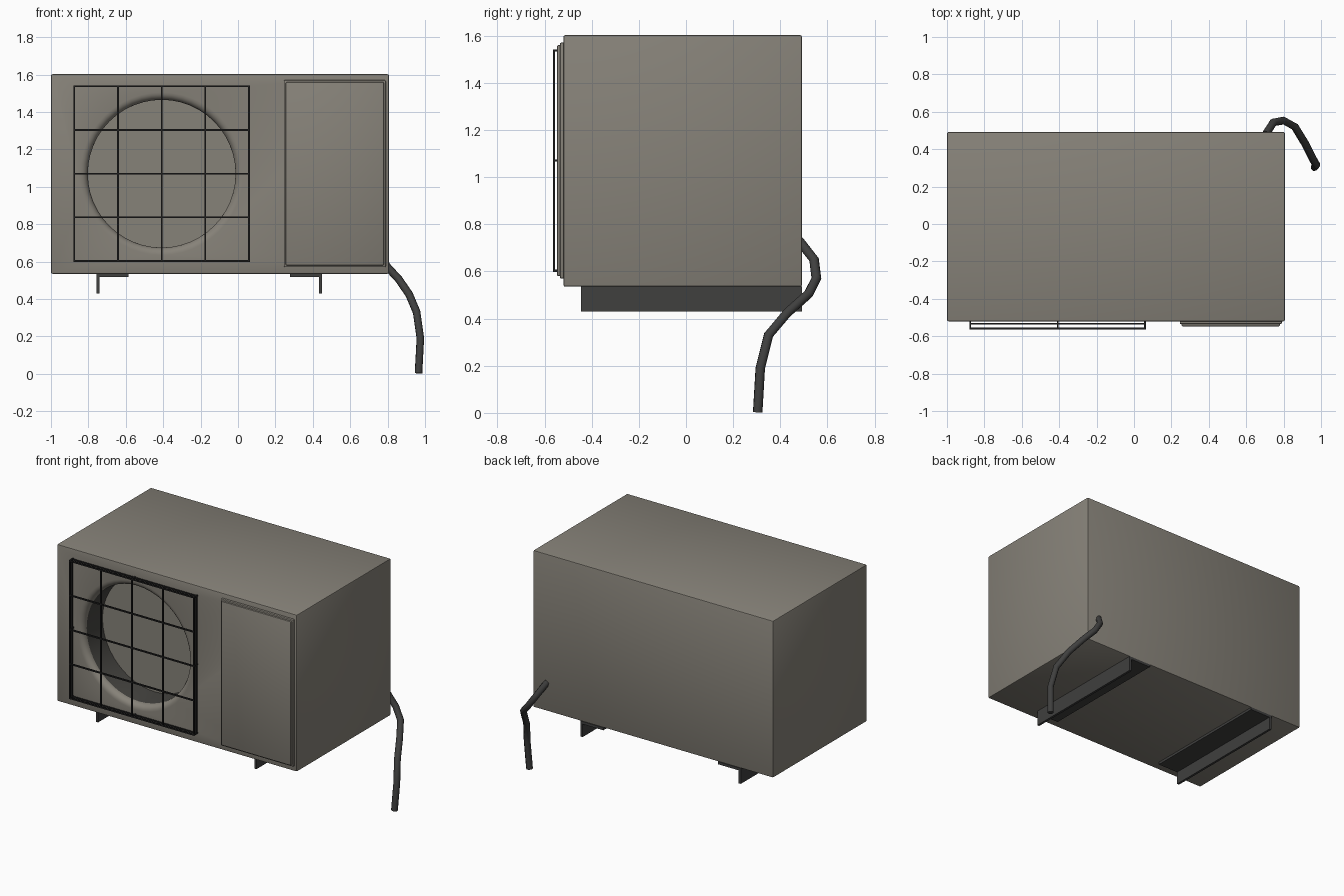
import bpy, bmesh, math
from mathutils import Vector

if "Cube" in bpy.data.objects:
    bpy.data.objects.remove(bpy.data.objects["Cube"], do_unlink=True)


def material(name, rgb):
    m = bpy.data.materials.new(name)
    m.use_nodes = True
    m.diffuse_color = (*rgb, 1)
    m.node_tree.nodes["Principled BSDF"].inputs["Base Color"].default_value = (*rgb, 1)
    return m


casing_mat = material("warm_grey_casing", (0.24, 0.223, 0.19))
duct_mat = material("dark_duct", (0.06, 0.058, 0.052))
metal_mat = material("charcoal_metal", (0.05, 0.05, 0.049))
wire_mat = material("black_wire", (0.015, 0.015, 0.015))


def finish(name, bm, *mats):
    mesh = bpy.data.meshes.new(name)
    bmesh.ops.recalc_face_normals(bm, faces=bm.faces)
    bm.to_mesh(mesh)
    bm.free()
    obj = bpy.data.objects.new(name, mesh)
    bpy.context.collection.objects.link(obj)
    for m in mats:
        mesh.materials.append(m)
    return obj


def smooth(obj, degrees=35):
    bpy.ops.object.select_all(action='DESELECT')
    obj.select_set(True)
    bpy.context.view_layer.objects.active = obj
    bpy.ops.object.shade_smooth_by_angle(angle=math.radians(degrees))


def add_box(bm, lo, hi):
    lo, hi = Vector(lo), Vector(hi)
    verts = bmesh.ops.create_cube(bm, size=1)["verts"]
    bmesh.ops.scale(bm, vec=hi - lo, verts=verts)
    bmesh.ops.translate(bm, vec=(lo + hi) / 2, verts=verts)


def box(name, lo, hi, mat, bevel=0):
    bm = bmesh.new()
    add_box(bm, lo, hi)
    if bevel:
        bmesh.ops.bevel(bm, geom=bm.edges[:], offset=bevel, segments=2,
                        profile=0.5, affect='EDGES')
    return finish(name, bm, mat)


FRONT, BACK = -0.52, 0.492
FAN_X, FAN_Z, FAN_R, LIP = -0.408, 1.07, 0.395, 0.04

# Fan opening cutter: flared lip, straight duct and flat end
profile = [(FAN_R + LIP, FRONT - 0.05)]
for i in range(6):
    a = math.radians(90 * i / 5)
    profile.append((FAN_R + LIP * (1 - math.sin(a)), FRONT + LIP * (1 - math.cos(a))))
profile.append((FAN_R, FRONT + 0.21))
bm = bmesh.new()
rings = []
for r, y in profile:
    ring = []
    for k in range(48):
        a = math.tau * k / 48
        ring.append(bm.verts.new((FAN_X + r * math.cos(a), y, FAN_Z + r * math.sin(a))))
    rings.append(ring)
for a, b in zip(rings, rings[1:]):
    for k in range(48):
        j = (k + 1) % 48
        bm.faces.new((a[k], a[j], b[j], b[k]))
bm.faces.new(rings[0])
bm.faces.new(rings[-1])
cutter = finish("fan_opening_cutter", bm, casing_mat)
cutter.hide_render = True

# Casing with the fan opening cut in
casing = box("casing", (-1, FRONT, 0.535), (0.807, BACK, 1.602), casing_mat, 0.008)
casing.data.materials.append(duct_mat)
cut = casing.modifiers.new("fan_opening", 'BOOLEAN')
cut.operation = 'DIFFERENCE'
cut.solver = 'EXACT'
cut.object = cutter
bpy.context.view_layer.objects.active = casing
bpy.ops.object.modifier_apply(modifier=cut.name)
bpy.data.objects.remove(cutter, do_unlink=True)

# Dark duct wall behind the lip
for f in casing.data.polygons:
    c = f.center
    in_duct = math.hypot(c.x - FAN_X, c.z - FAN_Z) < FAN_R + 0.01
    f.material_index = int(in_duct and abs(f.normal.y) < 0.1 and FRONT + LIP < c.y < 0)
smooth(casing)

# Service panel: base plate and raised cover
smooth(box("panel_base", (0.245, -0.535, 0.57), (0.79, FRONT + 0.005, 1.57), casing_mat, 0.006))
smooth(box("panel_cover", (0.255, -0.547, 0.58), (0.78, -0.53, 1.56), casing_mat, 0.006))

# Fan guard: wire grid, rear frame and standoffs
half, w = 0.467, 0.0045
y_grid, y_rear = -0.559, -0.533
bm = bmesh.new()


def wire(a, b):
    add_box(bm, [min(p, q) - w for p, q in zip(a, b)], [max(p, q) + w for p, q in zip(a, b)])


steps = [half * i / 2 for i in range(-2, 3)]
for y, offsets in ((y_grid, steps), (y_rear, (-half, half))):
    for d in offsets:
        wire((FAN_X + d, y, FAN_Z - half), (FAN_X + d, y, FAN_Z + half))
        wire((FAN_X - half, y, FAN_Z + d), (FAN_X + half, y, FAN_Z + d))
for i in (-1, 0, 1):
    for j in (-1, 0, 1):
        if i or j:
            x, z = FAN_X + i * half, FAN_Z + j * half
            wire((x, y_grid, z), (x, FRONT, z))
finish("fan_guard", bm, wire_mat)

# Angle-section mounting rails, mirrored about the casing
for name, x, s in (("right_rail", -0.757, 1), ("left_rail", 0.45, -1)):
    section = [(0, 0.43), (0.016, 0.43), (0.016, 0.518), (0.172, 0.518), (0.172, 0.536), (0, 0.536)]
    bm = bmesh.new()
    face = bm.faces.new([bm.verts.new((x + s * dx, -0.445, z)) for dx, z in section])
    grown = bmesh.ops.extrude_face_region(bm, geom=[face])["geom"]
    bmesh.ops.translate(bm, vec=(0, BACK + 0.445, 0),
                        verts=[v for v in grown if isinstance(v, bmesh.types.BMVert)])
    finish(name, bm, metal_mat)

# Drain hose sweeping from the back around the corner to the ground
path = [(0.705, 0.48, 0.73), (0.745, 0.543, 0.65), (0.80, 0.553, 0.57), (0.86, 0.52, 0.505),
        (0.915, 0.43, 0.425), (0.955, 0.35, 0.33), (0.975, 0.315, 0.19), (0.965, 0.304, 0.003)]
curve = bpy.data.curves.new("drain_hose", 'CURVE')
curve.dimensions = '3D'
curve.bevel_depth = 0.021
curve.bevel_resolution = 2
curve.use_fill_caps = True
spline = curve.splines.new('POLY')
spline.points.add(len(path) - 1)
for p, co in zip(spline.points, path):
    p.co = (*co, 1)
hose = bpy.data.objects.new("drain_hose", curve)
bpy.context.collection.objects.link(hose)
curve.materials.append(metal_mat)
bpy.ops.object.select_all(action='DESELECT')
hose.select_set(True)
bpy.context.view_layer.objects.active = hose
bpy.ops.object.convert(target='MESH')
smooth(bpy.context.view_layer.objects.active, 50)
